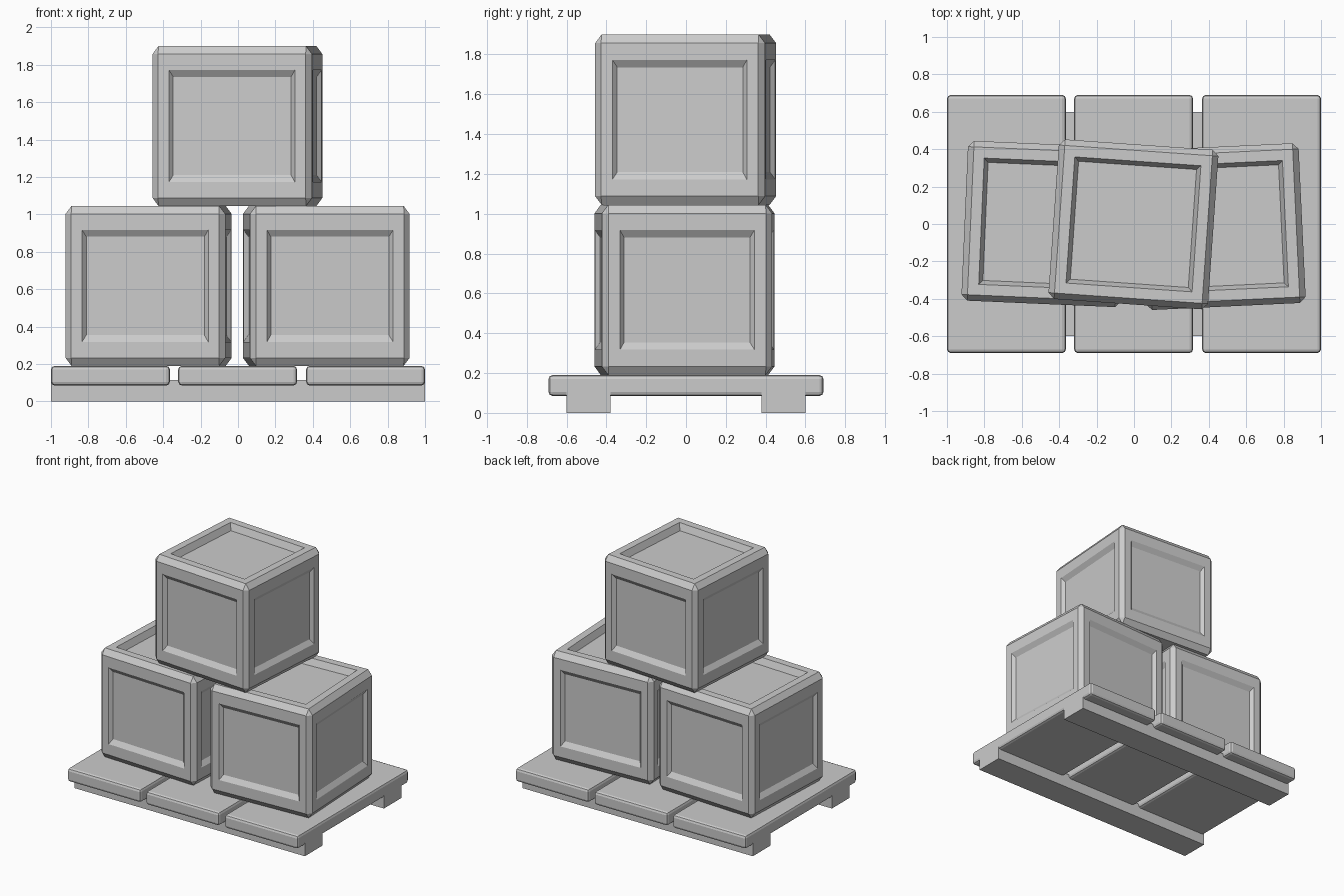
import bpy, bmesh, math
from mathutils import Matrix, Vector

if "Cube" in bpy.data.objects:
    bpy.data.objects.remove(bpy.data.objects["Cube"])

grey = bpy.data.materials.new("plain grey")
grey.diffuse_color = (0.6, 0.6, 0.6, 1)
grey.use_nodes = True
grey.node_tree.nodes["Principled BSDF"].inputs["Base Color"].default_value = grey.diffuse_color

HALF = 0.4275      # half the crate size
CHAMFER = 0.032    # chamfer width seen from above
CHAMFER_Z = 0.043  # chamfer height


def finish(name, bm, matrix):
    mesh = bpy.data.meshes.new(name)
    bmesh.ops.recalc_face_normals(bm, faces=bm.faces)
    bm.to_mesh(mesh)
    bm.free()
    mesh.materials.append(grey)
    ob = bpy.data.objects.new(name, mesh)
    ob.matrix_world = matrix
    bpy.context.collection.objects.link(ob)
    return ob


def ring(bm, face, axis, sign, width, height, depth):
    """Inset a face and fit its new border to the given half sizes and depth."""
    bmesh.ops.inset_individual(bm, faces=[face], thickness=0.01)
    for v in face.verts:
        for k in range(3):
            if k == axis:
                v.co[k] = sign * (HALF - depth)
            else:
                size = height if (k == 2) else width
                v.co[k] = math.copysign(size, v.co[k])


def crate(name, x, y, z, degrees):
    bm = bmesh.new()
    bmesh.ops.create_cube(bm, size=2 * HALF)
    bmesh.ops.bevel(bm, geom=bm.edges[:], offset=CHAMFER, segments=1,
                    profile=0.5, affect='EDGES')
    for v in bm.verts:
        if abs(v.co.z) < HALF - 0.001:
            v.co.z = math.copysign(HALF - CHAMFER_Z, v.co.z)
    bm.normal_update()
    # recessed panels on the four sides and the top
    panels = []
    for f in bm.faces:
        for axis in range(3):
            if abs(f.normal[axis]) > 0.99 and not (axis == 2 and f.normal.z < 0):
                panels.append((f, axis, math.copysign(1, f.normal[axis])))
    for f, axis, sign in panels:
        ring(bm, f, axis, sign, 0.338, 0.300, 0)
        depth = 0.05 if axis == 2 else 0.025
        ring(bm, f, axis, sign, 0.316, 0.263, depth)
    finish(name, bm, Matrix.Translation((x, y, z + HALF))
           @ Matrix.Rotation(math.radians(degrees), 4, 'Z'))


def box(name, center, size, bevel=0):
    bm = bmesh.new()
    bmesh.ops.create_cube(bm, size=1, matrix=Matrix.Diagonal(Vector((*size, 1))))
    if bevel:
        bmesh.ops.bevel(bm, geom=bm.edges[:], offset=bevel, segments=2,
                        profile=0.5, affect='EDGES')
    finish(name, bm, Matrix.Translation(center))


# pallet runners
for side, y in (("front", -0.49), ("back", 0.49)):
    box("pallet_runner_" + side, (0, y, 0.0575), (2, 0.22, 0.115))

# pallet planks
for side, x in (("left", -0.682), ("middle", -0.002), ("right", 0.682)):
    box("pallet_plank_" + side, (x, 0, 0.1375), (0.636, 1.38, 0.105), 0.02)

# stacked crates
crate("crate_left", -0.478, 0.0, 0.19, -2.5)
crate("crate_right", 0.472, -0.014, 0.19, 2.7)
crate("crate_top", -0.003, -0.002, 1.045, -4)
